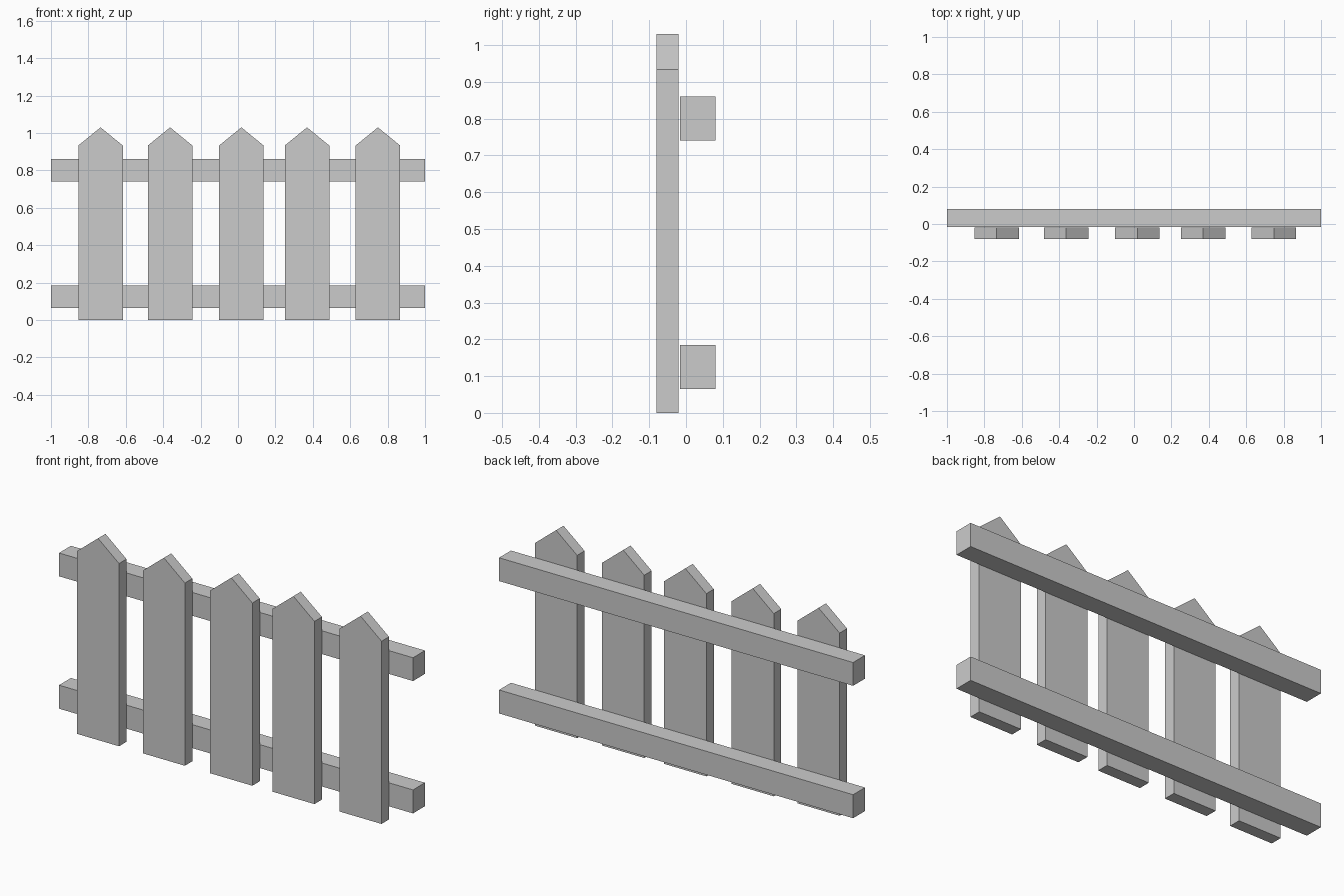
import bpy

if "Cube" in bpy.data.objects:
    bpy.data.objects.remove(bpy.data.objects["Cube"])

def prism(name, profile, vec, to3d):
    """Extrude a closed 2D profile between two depths."""
    n = len(profile)
    verts = [to3d(p, d) for d in vec for p in profile]
    faces = [tuple(range(n)), tuple(range(2 * n - 1, n - 1, -1))]
    faces += [(i, i + n, (i + 1) % n + n, (i + 1) % n) for i in range(n)]
    mesh = bpy.data.meshes.new(name)
    mesh.from_pydata(verts, [], faces)
    mesh.update()
    ob = bpy.data.objects.new(name, mesh)
    bpy.context.collection.objects.link(ob)
    return ob

# Pointed pickets, slightly unevenly spaced
HALF = 0.119
for i, cx in enumerate((-0.735, -0.363, 0.018, 0.369, 0.748)):
    profile = [(cx - HALF, 0), (cx + HALF, 0), (cx + HALF, 0.933),
               (cx, 1.03), (cx - HALF, 0.933)]
    prism(f"picket_{i + 1}", profile, (-0.08, -0.02),
          lambda p, d: (p[0], d, p[1]))

# Horizontal rails behind the pickets
for name, z0, z1 in (("lower_rail", 0.065, 0.185), ("upper_rail", 0.741, 0.86)):
    profile = [(-0.016, z0), (0.08, z0), (0.08, z1), (-0.016, z1)]
    prism(name, profile, (-1, 1), lambda p, d: (d, p[0], p[1]))

# Consistent outward normals
import bmesh
for ob in bpy.context.collection.objects:
    bm = bmesh.new()
    bm.from_mesh(ob.data)
    bmesh.ops.recalc_face_normals(bm, faces=bm.faces)
    bm.to_mesh(ob.data)
    bm.free()
